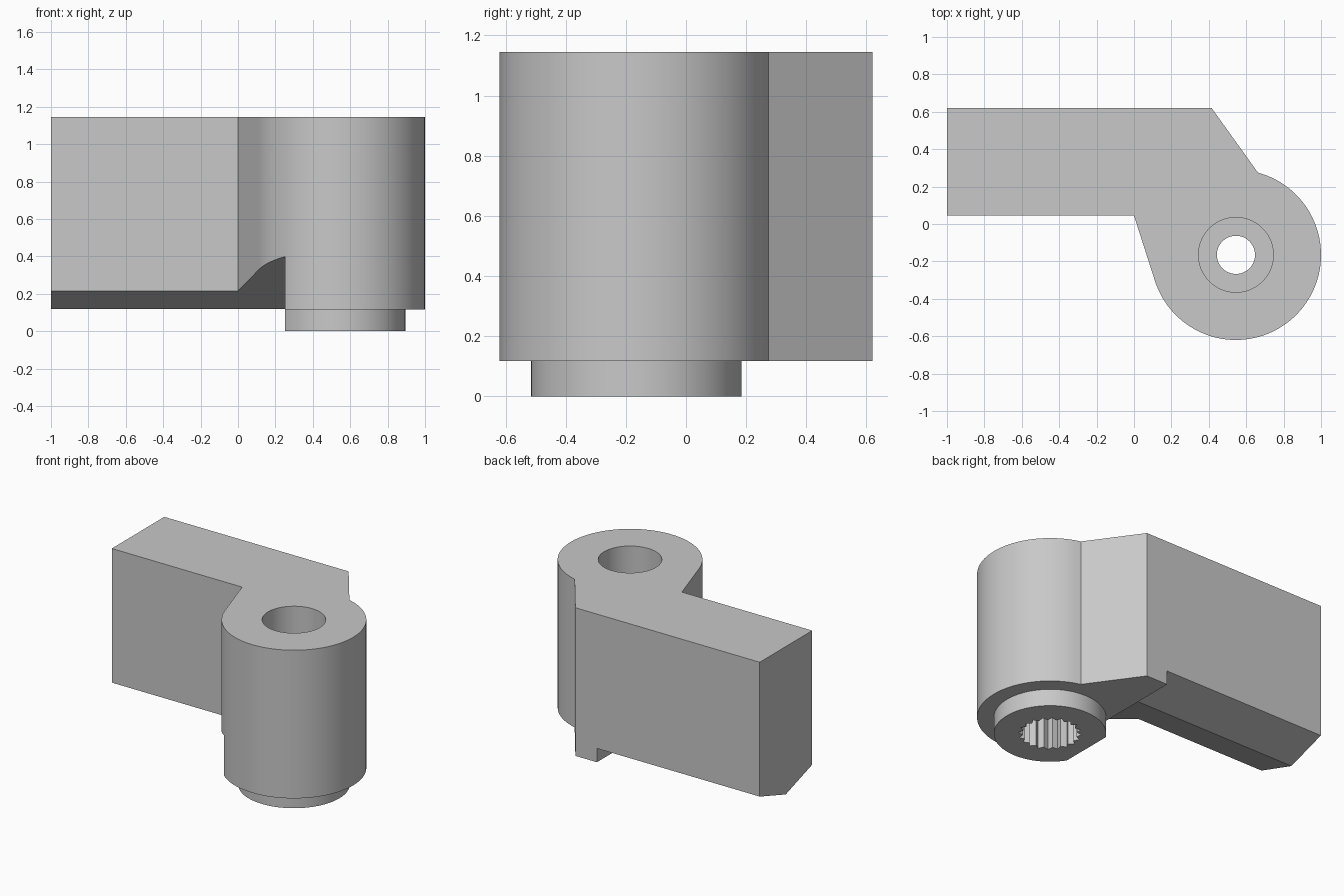
import bpy
import bmesh
from math import cos, sin, pi, radians
from mathutils import Vector

cube = bpy.data.objects.get("Cube")
if cube:
    bpy.data.objects.remove(cube, do_unlink=True)

grey = bpy.data.materials.new("plain grey")
grey.use_nodes = True
colour = (0.58, 0.58, 0.58, 1)
grey.diffuse_color = colour
grey.node_tree.nodes["Principled BSDF"].inputs["Base Color"].default_value = colour

CX, CY, R = 0.545, -0.165, 0.455   # hub axis and radius
BASE, TOP = 0.117, 1.145           # underside and top of the body
STEP_X = 0.25                      # where the arm relief ends
MID_Y = 0.335                      # ridge line below the arm


def prism(name, points, offset):
    """Extrude a closed outline of 3D points along offset."""
    bm = bmesh.new()
    face = bm.faces.new([bm.verts.new(p) for p in points])
    new = bmesh.ops.extrude_face_region(bm, geom=[face])["geom"]
    bmesh.ops.translate(bm, vec=Vector(offset),
                        verts=[v for v in new if isinstance(v, bmesh.types.BMVert)])
    bmesh.ops.recalc_face_normals(bm, faces=bm.faces)
    mesh = bpy.data.meshes.new(name)
    bm.to_mesh(mesh)
    bm.free()
    mesh.materials.append(grey)
    obj = bpy.data.objects.new(name, mesh)
    bpy.context.collection.objects.link(obj)
    return obj


def arc(r, z, start=0, end=360, n=96, inner=None):
    """Points around the hub axis; inner gives alternating teeth."""
    full = abs(end - start) == 360
    pts = []
    for i in range(n if full else n + 1):
        a = radians(start + (end - start) * i / n)
        rad = inner if inner and i % 2 else r
        pts.append((CX + rad * cos(a), CY + rad * sin(a), z))
    return pts


def cylinder(name, r, z0, z1, **kw):
    return prism(name, arc(r, z0, **kw), (0, 0, z1 - z0))


# Arm and hub share one outline
outline = [(-1, 0.045, BASE), (-1, 0.62, BASE), (0.415, 0.62, BASE)]
outline += arc(R, BASE, 75, -163, 72)
outline += [(0, 0.045, BASE)]
body = prism("lever_arm_body", outline, (0, 0, TOP - BASE))

# Collar under the hub
collar = cylinder("collar", 0.35, 0, 0.6)

# V-shaped relief below the arm, which also flattens one side of the collar
slope = 0.33
low = BASE + 0.002
relief = prism("arm_relief", [
    (-1.3, -1, -0.3), (-1.3, 1, -0.3),
    (-1.3, 1, low + slope * (1 - MID_Y)),
    (-1.3, MID_Y, low),
    (-1.3, -1, low + slope * (1 + MID_Y))], (STEP_X + 1.3, 0, 0))

# Screw recess from above, splined socket from below, narrow hole between
recess = cylinder("recess", 0.2, 0.7, 1.4)
socket = cylinder("splined_socket", 0.198, -0.2, 0.5, n=40, inner=0.17)
hole = cylinder("screw_hole", 0.102, -0.1, 1.3, n=48)

for tool, mode in ((collar, "UNION"), (relief, "DIFFERENCE"), (recess, "DIFFERENCE"),
                   (socket, "DIFFERENCE"), (hole, "DIFFERENCE")):
    mod = body.modifiers.new(tool.name, "BOOLEAN")
    mod.object = tool
    mod.operation = mode
    mod.solver = "EXACT"
    tool.hide_render = True

# Bake the cuts and remove the helpers
bpy.context.view_layer.update()
graph = bpy.context.evaluated_depsgraph_get()
baked = bpy.data.meshes.new_from_object(body.evaluated_get(graph))
body.modifiers.clear()
body.data = baked
for tool in (collar, relief, recess, socket, hole):
    bpy.data.objects.remove(tool, do_unlink=True)

bpy.ops.object.select_all(action="DESELECT")
body.select_set(True)
bpy.context.view_layer.objects.active = body
bpy.ops.object.shade_smooth_by_angle(angle=pi / 9)
